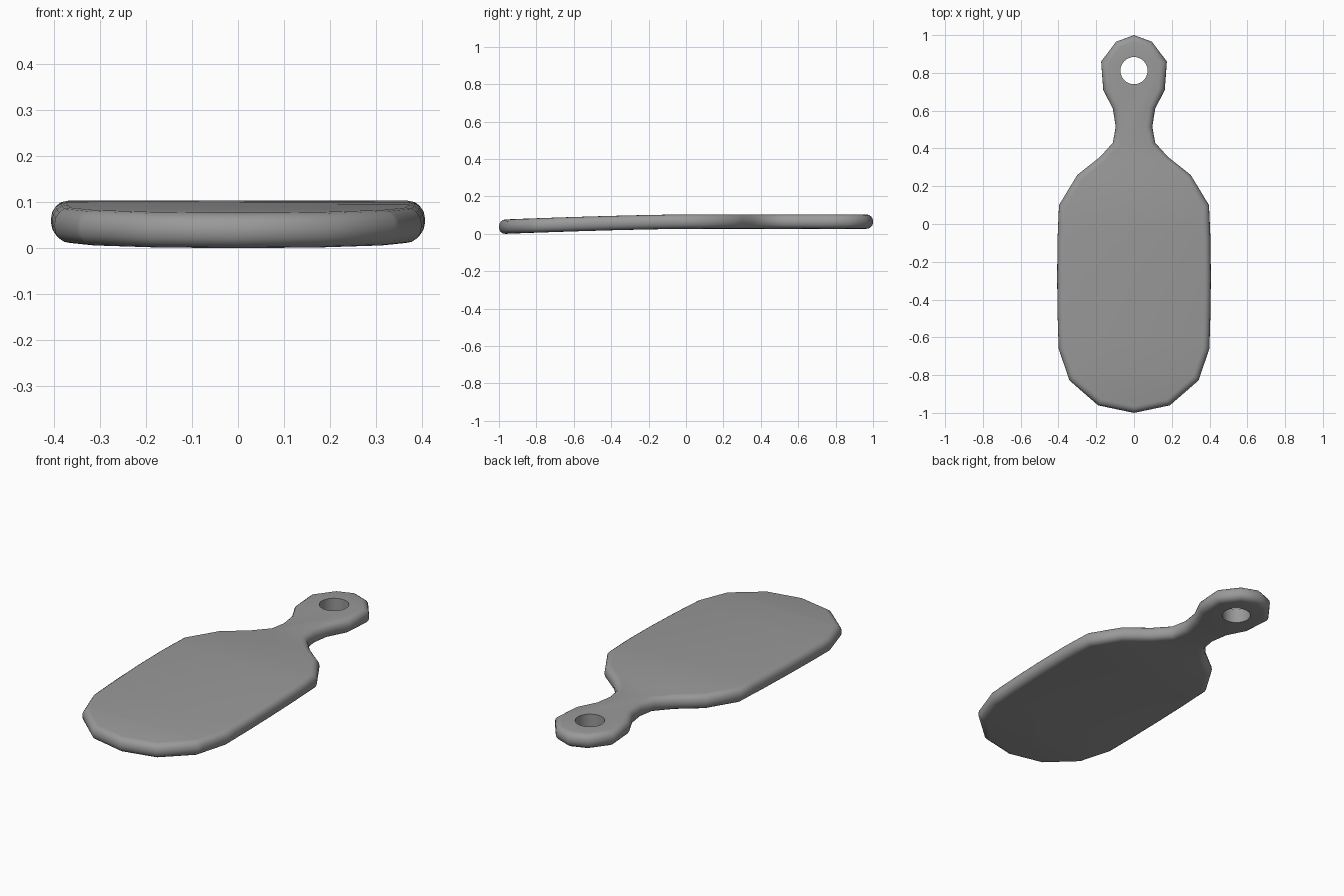
import bpy, bmesh

if "Cube" in bpy.data.objects:
    bpy.data.objects.remove(bpy.data.objects["Cube"])

THICK, DROP = 0.077, 0.028

# Right half of the paddle outline, from handle tip to lower end
half = [(0, 1), (.095, .965), (.174, .86), (.163, .71), (.112, .61), (.097, .515),
        (.112, .43), (.18, .355), (.30, .26), (.397, .10), (.405, -.08),
        (.407, -.28), (.405, -.47), (.399, -.66), (.342, -.828), (.19, -.96), (0, -1)]
outline = half + [(-x, y) for x, y in half[-2:0:-1]]

# Board: extruded outline with rounded rims
bm = bmesh.new()
base = bm.faces.new([bm.verts.new((x, y, DROP)) for x, y in outline])
ext = bmesh.ops.extrude_face_region(bm, geom=[base], use_keep_orig=True)
for v in ext["geom"]:
    if isinstance(v, bmesh.types.BMVert):
        v.co.z += THICK
bmesh.ops.recalc_face_normals(bm, faces=bm.faces[:])
rims = [e for e in bm.edges if abs(e.verts[0].co.z - e.verts[1].co.z) < 1e-5]
bmesh.ops.bevel(bm, geom=rims, offset=.034, offset_type='OFFSET', segments=4,
                profile=.5, affect='EDGES', clamp_overlap=True)

# Slight downward curve of the blade towards the lower end
for y in (.3, 0, -.2, -.4, -.6, -.8):
    bmesh.ops.bisect_plane(bm, geom=bm.verts[:] + bm.edges[:] + bm.faces[:],
                           plane_co=(0, y, 0), plane_no=(0, 1, 0))
for v in bm.verts:
    v.co.z -= DROP * max(0, -v.co.y) ** 1.4
low = min(v.co.z for v in bm.verts)
for v in bm.verts:
    v.co.z -= low
bmesh.ops.recalc_face_normals(bm, faces=bm.faces[:])
mesh = bpy.data.meshes.new("serving_board")
bm.to_mesh(mesh)
bm.free()
board = bpy.data.objects.new("serving_board", mesh)
bpy.context.collection.objects.link(board)

# Dark grey surface
grey = bpy.data.materials.new("dark_grey")
grey.diffuse_color = (.32, .32, .32, 1)
grey.use_nodes = True
grey.node_tree.nodes["Principled BSDF"].inputs["Base Color"].default_value = grey.diffuse_color
mesh.materials.append(grey)

# Hanging hole in the handle
bpy.ops.mesh.primitive_cylinder_add(vertices=32, radius=.072, depth=.4,
                                    location=(0, .812, .07))
cutter = bpy.context.object
cutter.name = "hole_cutter"
cutter.hide_render = True
cutter.data.materials.append(grey)
cut = board.modifiers.new("hanging_hole", 'BOOLEAN')
cut.operation, cut.solver, cut.object = 'DIFFERENCE', 'EXACT', cutter
bpy.ops.object.select_all(action='DESELECT')
board.select_set(True)
bpy.context.view_layer.objects.active = board
bpy.ops.object.modifier_apply(modifier=cut.name)
bpy.data.objects.remove(cutter)
bpy.ops.object.shade_smooth_by_angle(angle=.87)
